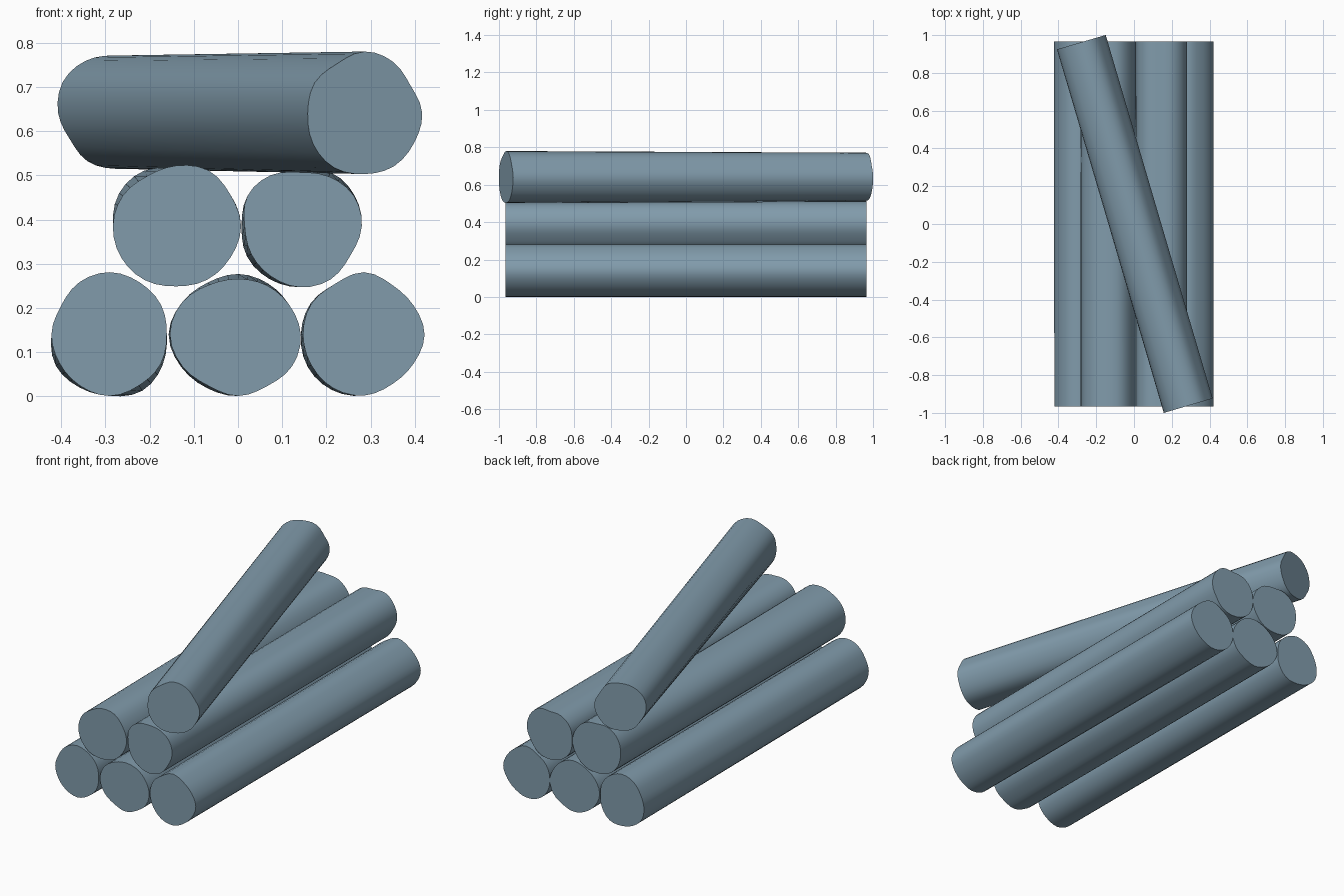
import bpy
import bmesh
from math import cos, sin, pi, radians
from mathutils import Vector

cube = bpy.data.objects.get("Cube")
if cube:
    bpy.data.objects.remove(cube, do_unlink=True)

SIDES = 36

# One slate blue covers the whole pile
slate = bpy.data.materials.new("slate_blue")
slate.use_nodes = True
colour = (0.22, 0.33, 0.41, 1.0)
slate.diffuse_color = colour
slate.node_tree.nodes["Principled BSDF"].inputs["Base Color"].default_value = colour


def smooth_radius(radii, turn):
    """Interpolate a closed ring of radii smoothly; turn runs from zero to one."""
    count = len(radii)
    step = int(turn * count)
    t = turn * count - step
    a, b, c, d = (radii[(step + k) % count] for k in (-1, 0, 1, 2))
    curve = b + t / 2 * (c - a + t * (2 * a - 5 * b + 4 * c - d + t * (3 * (b - c) + d - a)))
    return curve / 1000


def add_ring(bm, radii, y):
    ring = []
    for i in range(SIDES):
        turn = i / SIDES
        angle = turn * 2 * pi
        r = smooth_radius(radii, turn)
        ring.append(bm.verts.new(Vector((r * cos(angle), y, r * sin(angle)))))
    return ring


def add_log(name, centre, front, back_changes, half_length=0.965, swing=0):
    """Loft an uneven log; radii are in thousandths, one every thirty degrees."""
    back = [back_changes.get(i * 30, r) for i, r in enumerate(front)]
    bm = bmesh.new()
    front_ring = add_ring(bm, front, -half_length)
    back_ring = add_ring(bm, back, half_length)
    for i in range(SIDES):
        j = (i + 1) % SIDES
        bm.faces.new((front_ring[i], front_ring[j], back_ring[j], back_ring[i]))
    bm.faces.new(front_ring)
    bm.faces.new(back_ring)
    bmesh.ops.recalc_face_normals(bm, faces=bm.faces)

    mesh = bpy.data.meshes.new(name)
    bm.to_mesh(mesh)
    bm.free()
    mesh.materials.append(slate)
    log = bpy.data.objects.new(name, mesh)
    bpy.context.collection.objects.link(log)
    log.location = (centre[0], 0, centre[1])
    log.rotation_euler.z = radians(swing)

    # Round sides with crisp cut ends
    bpy.ops.object.select_all(action="DESELECT")
    log.select_set(True)
    bpy.context.view_layer.objects.active = log
    bpy.ops.object.shade_smooth_by_angle(angle=radians(40))


# Bottom row
add_log("bottom_right_log", (-0.29, 0.14),
        [129, 134, 136, 141, 137, 128, 132, 131, 134, 139, 133, 133],
        {210: 141, 240: 138, 300: 147, 330: 138})
add_log("bottom_middle_log", (0, 0.14),
        [142, 134, 129, 126, 130, 146, 154, 145, 134, 139, 134, 142],
        {60: 134, 90: 137, 120: 136, 180: 157, 210: 148, 240: 140})
add_log("bottom_left_log", (0.285, 0.14),
        [137, 130, 129, 141, 132, 138, 138, 138, 140, 138, 129, 130],
        {150: 140, 180: 143, 210: 147, 240: 145})

# Middle row
add_log("middle_right_log", (-0.14, 0.385),
        [147, 142, 146, 137, 131, 139, 143, 143, 141, 136, 140, 142],
        {60: 138, 90: 130, 120: 145, 150: 149})
add_log("middle_left_log", (0.14, 0.385),
        [140, 140, 130, 122, 133, 137, 125, 127, 131, 138, 139, 132],
        {30: 142, 60: 140, 180: 132, 210: 138, 240: 138})

# Loose log lying across the top
add_log("top_log", (0.003, 0.641),
        [136, 125, 134, 139, 129, 136, 134, 140, 143, 138, 139, 135],
        {90: 130, 120: 136, 150: 140, 180: 132, 210: 120, 240: 126, 270: 126, 300: 134},
        half_length=1.003, swing=16.4)
